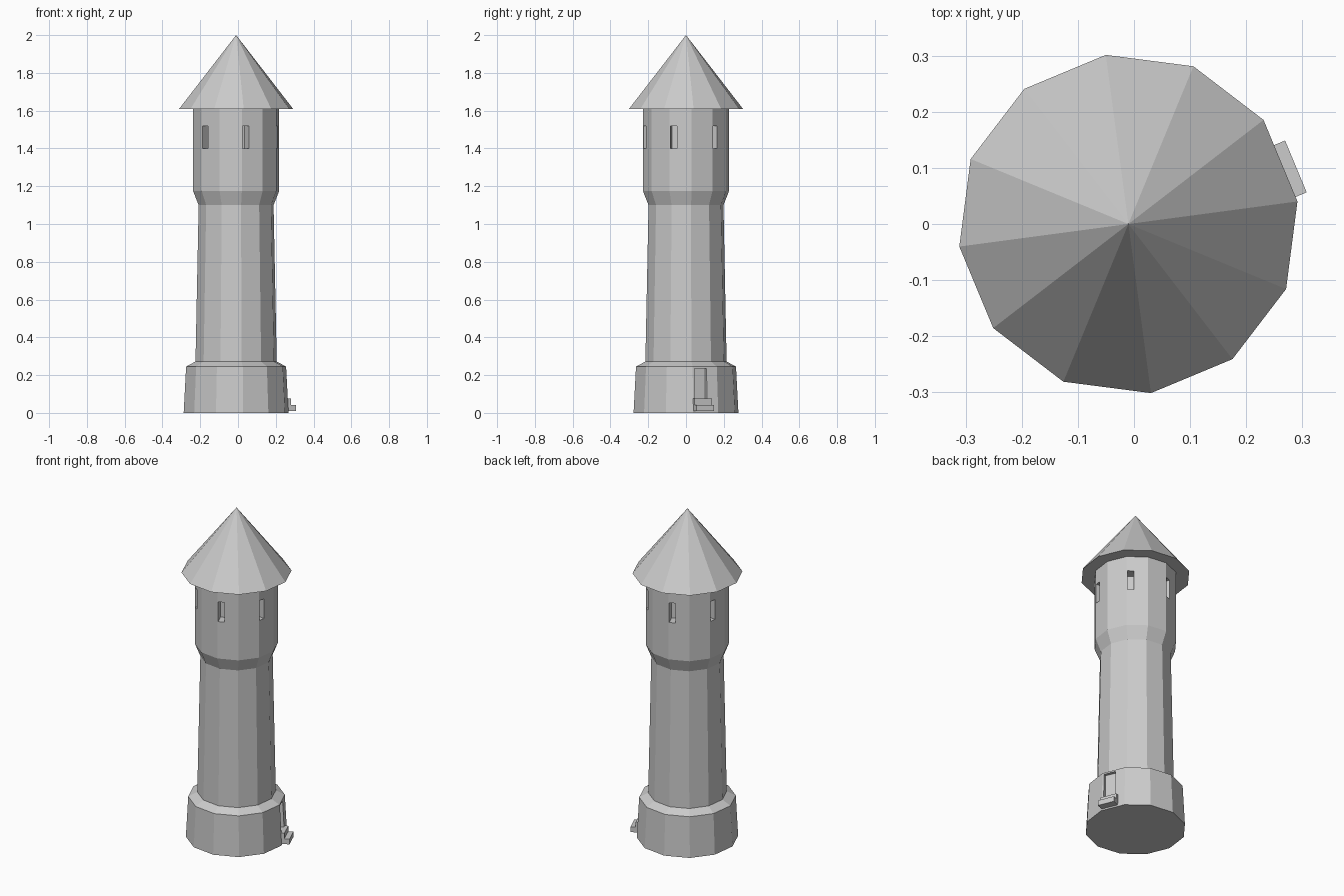
import bpy, bmesh
from math import radians, cos, sin
from mathutils import Matrix, Vector

cube = bpy.data.objects.get("Cube")
if cube:
    bpy.data.objects.remove(cube, do_unlink=True)

SIDES = 12
CORNER = 7.6            # angle of the first corner
CENTRE = Vector((-0.01, 0, 0))

stone = bpy.data.materials.new("grey_stone")
stone.use_nodes = True
GREY = (0.6, 0.6, 0.6, 1)
stone.diffuse_color = GREY
shader = stone.node_tree.nodes["Principled BSDF"]
shader.inputs["Base Color"].default_value = GREY
shader.inputs["Roughness"].default_value = 0.9


def finish(bm, name):
    bmesh.ops.recalc_face_normals(bm, faces=bm.faces[:])
    mesh = bpy.data.meshes.new(name)
    bm.to_mesh(mesh)
    bm.free()
    mesh.materials.append(stone)
    obj = bpy.data.objects.new(name, mesh)
    bpy.context.collection.objects.link(obj)
    return obj


def lathe(name, profile):
    """Closed faceted solid from (radius, height) pairs; radius 0 makes a tip."""
    bm = bmesh.new()
    rings = []
    for r, z in profile:
        if r == 0:
            rings.append([bm.verts.new(CENTRE + Vector((0, 0, z)))])
            continue
        angles = [radians(CORNER + 360 / SIDES * i) for i in range(SIDES)]
        rings.append([bm.verts.new(CENTRE + Vector((r * cos(a), r * sin(a), z))) for a in angles])
    for low, high in zip(rings, rings[1:]):
        for i in range(SIDES):
            j = (i + 1) % SIDES
            if len(high) == 1:
                bm.faces.new((low[i], low[j], high[0]))
            else:
                bm.faces.new((low[i], low[j], high[j], high[i]))
    bm.faces.new(rings[0])
    if len(rings[-1]) > 1:
        bm.faces.new(rings[-1])
    return finish(bm, name)


def add_box(bm, angle, inner, outer, side, width, bottom, top):
    """Box facing outwards at an angle, shifted sideways along the wall."""
    place = (Matrix.Translation(CENTRE) @ Matrix.Rotation(radians(angle), 4, 'Z')
             @ Matrix.Translation(((inner + outer) / 2, side, (bottom + top) / 2))
             @ Matrix.Diagonal((outer - inner, width, top - bottom, 1)))
    bmesh.ops.create_cube(bm, size=1, matrix=place)


# Tower wall: plinth, tapering shaft and wider top storey
tower = lathe("tower_wall", [(0.28, 0), (0.267, 0.245), (0.217, 0.272),
                             (0.2, 1.1), (0.23, 1.175), (0.23, 1.61)])

# Pointed roof with flat eaves
lathe("roof", [(0.304, 1.61), (0, 2.0)])

# Window and doorway recesses
DOOR = CORNER + 15
cut = bmesh.new()
for k in range(6):
    add_box(cut, DOOR - 30 + 60 * k, 0.16, 0.26, -0.037, 0.036, 1.4, 1.52)
add_box(cut, DOOR, 0.24, 0.32, -0.025, 0.07, 0.075, 0.235)
cutter = finish(cut, "opening_cutter")
cutter.hide_render = True
mod = tower.modifiers.new("openings", 'BOOLEAN')
mod.operation = 'DIFFERENCE'
mod.solver = 'EXACT'
mod.object = cutter
bpy.context.view_layer.objects.active = tower
bpy.ops.object.modifier_apply(modifier=mod.name)
bpy.data.objects.remove(cutter, do_unlink=True)

# Entrance steps
for name, outer, bottom, top in (("lower_step", 0.315, 0.01, 0.042),
                                 ("upper_step", 0.286, 0.042, 0.075)):
    step = bmesh.new()
    add_box(step, DOOR, 0.245, outer, -0.02, 0.1, bottom, top)
    finish(step, name)
